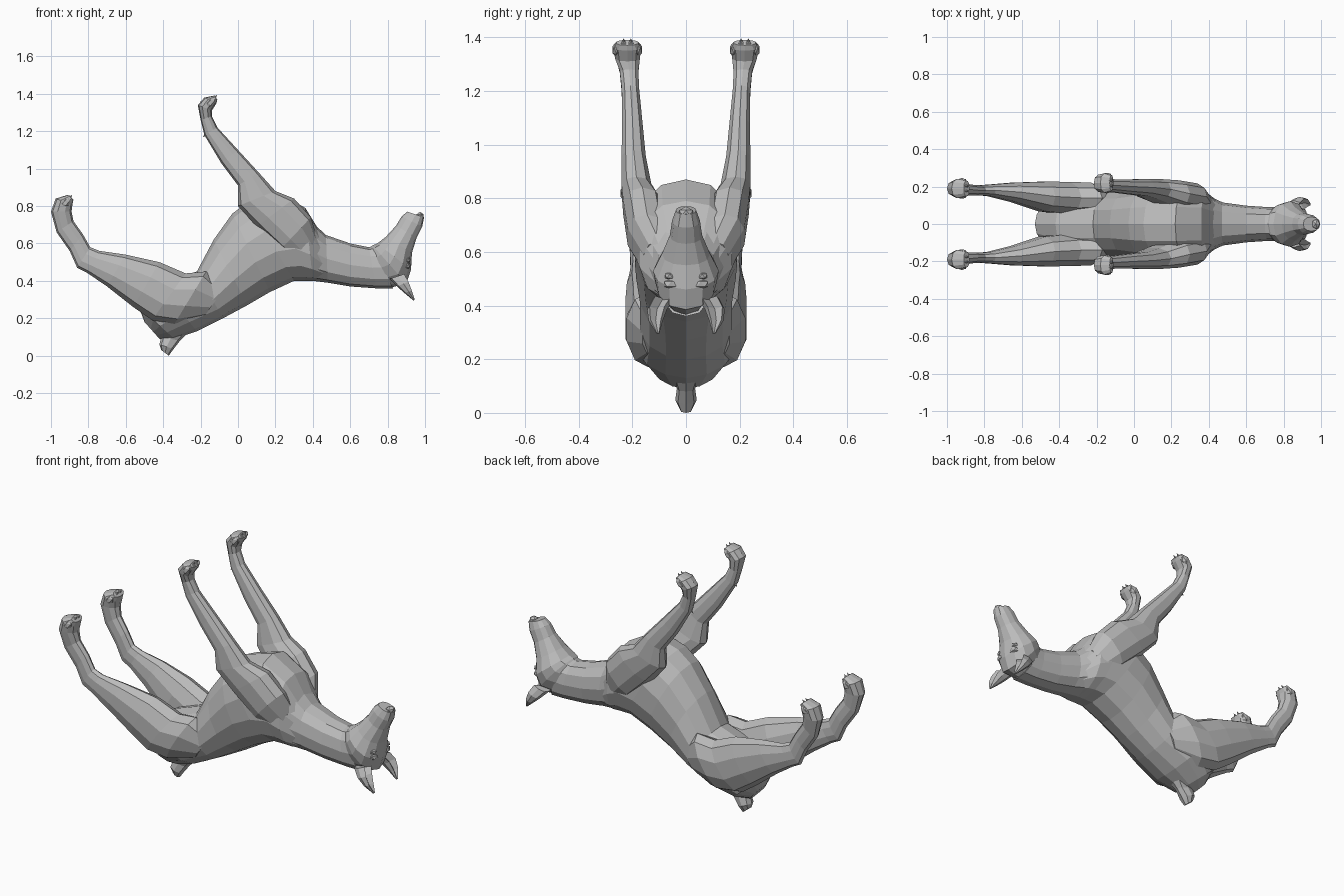
import bpy, bmesh, math
from mathutils import Vector, Matrix

cube = bpy.data.objects.get("Cube")
if cube:
    bpy.data.objects.remove(cube, do_unlink=True)

grey = bpy.data.materials.new("plain grey")
grey.use_nodes = True
COLOUR = (0.5, 0.5, 0.5, 1)
grey.diffuse_color = COLOUR
for node in grey.node_tree.nodes:
    if node.type == 'BSDF_PRINCIPLED':
        node.inputs["Base Color"].default_value = COLOUR
        node.inputs["Roughness"].default_value = 0.8


def finish(name, bm):
    """Turn a bmesh into a flat shaded object."""
    bmesh.ops.recalc_face_normals(bm, faces=bm.faces)
    mesh = bpy.data.meshes.new(name)
    bm.to_mesh(mesh)
    bm.free()
    mesh.materials.append(grey)
    obj = bpy.data.objects.new(name, mesh)
    bpy.context.collection.objects.link(obj)
    return obj


def loft(name, rings, side=1, sides=10, dent=0.0, power=(0.85, 0.85)):
    """Skin rings given as two outline points (x, z), a y centre and a half width.
    Power runs from the first ring to the last: low is boxy, high is pointed."""
    bm = bmesh.new()
    loops = []
    for n, (ax, az, bx, bz, y, half) in enumerate(rings):
        p = power[0] + (power[1] - power[0]) * n / (len(rings) - 1)
        mid = Vector(((ax + bx) / 2, side * y, (az + bz) / 2))
        reach = Vector(((bx - ax) / 2, 0, (bz - az) / 2))
        loop = []
        for i in range(sides):
            angle = 2 * math.pi * i / sides
            c, s = math.cos(angle), math.sin(angle)
            c = math.copysign(abs(c) ** p, c)
            s = math.copysign(abs(s) ** p, s)
            if i == 0:
                c -= dent
            loop.append(bm.verts.new(mid + reach * c + Vector((0, s * half, 0))))
        loops.append(loop)
    for low, high in zip(loops, loops[1:]):
        for i in range(sides):
            j = (i + 1) % sides
            bm.faces.new((low[i], low[j], high[j], high[i]))
    bm.faces.new(loops[0])
    bm.faces.new(loops[-1])
    return finish(name, bm)


def add_blob(bm, centre, size, tilt=0.0):
    """Low-poly ellipsoid, tilted about the y axis."""
    matrix = (Matrix.Translation(centre) @ Matrix.Rotation(tilt, 4, 'Y')
              @ Matrix.Diagonal((*size, 1)))
    bmesh.ops.create_icosphere(bm, subdivisions=1, radius=1, matrix=matrix)


def add_claw(bm, base, direction, radius, length):
    turn = direction.to_track_quat('Z', 'Y').to_matrix().to_4x4()
    matrix = Matrix.Translation(base + direction * length / 2) @ turn
    bmesh.ops.create_cone(bm, cap_ends=True, segments=5, radius1=radius,
                          radius2=0.001, depth=length, matrix=matrix)


def toes(name, tip, y, heading):
    """Four toes with claws at the end of a paw, plus the sole pad."""
    bm = bmesh.new()
    forward = Vector((math.cos(heading), 0, math.sin(heading)))
    for k in (-1.5, -0.5, 0.5, 1.5):
        spot = Vector((tip[0], y + k * 0.027, tip[1])) - forward * abs(k) * 0.016
        add_blob(bm, spot, (0.03, 0.017, 0.022), -heading)
        add_claw(bm, spot + forward * 0.015, forward, 0.008, 0.022)
    pad = Vector((tip[0] - 0.055, y, tip[1] - 0.025))
    add_blob(bm, pad, (0.03, 0.032, 0.02), -heading)
    finish(name, bm)


# Trunk, from rump to the base of the neck, lying on its back
trunk = [
    (-.42, .09, -.50, .18, 0, .045), (-.34, .09, -.53, .26, 0, .13),
    (-.22, .13, -.42, .38, 0, .19), (-.08, .20, -.22, .45, 0, .175),
    (.05, .27, -.13, .62, 0, .175), (.17, .34, -.03, .76, 0, .19),
    (.30, .40, .05, .82, 0, .195), (.36, .40, .22, .87, 0, .19),
    (.40, .40, .36, .79, 0, .175), (.46, .40, .44, .66, 0, .12),
]
loft("trunk", trunk, sides=14, power=(1.15, .8))

# Neck and head, bent so that the muzzle points upward
neck = [
    (.40, .40, .40, .71, 0, .15), (.48, .39, .47, .645, 0, .115),
    (.60, .37, .60, .60, 0, .098), (.74, .36, .70, .58, 0, .09),
    (.83, .36, .72, .585, 0, .09),
]
head = [
    (.80, .36, .70, .57, 0, .08), (.90, .385, .72, .59, 0, .115),
    (.925, .46, .745, .60, 0, .122), (.93, .55, .79, .635, 0, .09),
    (.955, .63, .845, .695, 0, .06), (.985, .69, .875, .745, 0, .052),
    (.995, .74, .905, .77, 0, .038),
]
loft("neck", neck, sides=12)
loft("head", head, sides=12, power=(1, .85))

# Nose
bm = bmesh.new()
add_blob(bm, Vector((.972, 0, .745)), (.024, .03, .024))
finish("nose", bm)

# Short tail
tail = [
    (-.25, .14, -.39, .17, 0, .06), (-.31, .08, -.41, .10, 0, .034),
    (-.345, .035, -.42, .06, 0, .04), (-.37, .0, -.41, .03, 0, .024),
]
loft("tail", tail, sides=8)

# Limbs and ears
front_leg = [
    (.42, .64, .35, .48, .10, .06), (.39, .74, .23, .57, .145, .075),
    (.30, .84, .10, .69, .162, .075), (.20, .88, .0, .80, .185, .058),
    (.11, .98, .0, .91, .195, .047), (.0, 1.10, -.09, 1.03, .2, .04),
    (-.11, 1.22, -.18, 1.18, .207, .034), (-.14, 1.28, -.20, 1.26, .212, .036),
    (-.14, 1.31, -.215, 1.34, .218, .048), (-.115, 1.35, -.18, 1.38, .219, .054),
    (-.11, 1.37, -.13, 1.39, .219, .042),
]
hind_leg = [
    (-.08, .35, -.18, .21, .12, .045), (-.17, .45, -.34, .17, .14, .085),
    (-.28, .44, -.46, .19, .14, .09), (-.42, .50, -.56, .26, .147, .083),
    (-.60, .54, -.70, .37, .17, .053), (-.74, .56, -.81, .445, .18, .032),
    (-.79, .58, -.86, .47, .18, .028), (-.83, .65, -.90, .56, .18, .03),
    (-.88, .72, -.97, .66, .185, .033), (-.89, .77, -1.0, .77, .19, .045),
    (-.885, .81, -.975, .84, .19, .054), (-.88, .835, -.91, .86, .19, .042),
]
ear = [
    (.81, .41, .90, .44, .085, .04), (.85, .37, .92, .40, .108, .037),
    (.89, .335, .935, .35, .113, .026), (.938, .295, .946, .30, .105, .006),
]
for side, label in ((-1, "near"), (1, "far")):
    loft("front_leg_" + label, front_leg, side=side)
    loft("hind_leg_" + label, hind_leg, side=side, power=(1, .85))
    loft("ear_" + label, ear, side=side, sides=8, dent=0.9)
    toes("front_toes_" + label, (-.13, 1.372), side * .219, math.radians(50))
    toes("hind_toes_" + label, (-.905, .837), side * .19, math.radians(50))

    # Dewclaw on the back of the wrist
    bm = bmesh.new()
    add_claw(bm, Vector((-.165, side * .2, 1.19)), Vector((-.7, 0, -.7)).normalized(), .012, .03)
    finish("dewclaw_" + label, bm)

    # Eye under a low brow
    bm = bmesh.new()
    add_blob(bm, Vector((.905, side * .06, .51)), (.02, .022, .016))
    add_blob(bm, Vector((.905, side * .055, .48)), (.02, .032, .02))
    finish("eye_" + label, bm)
